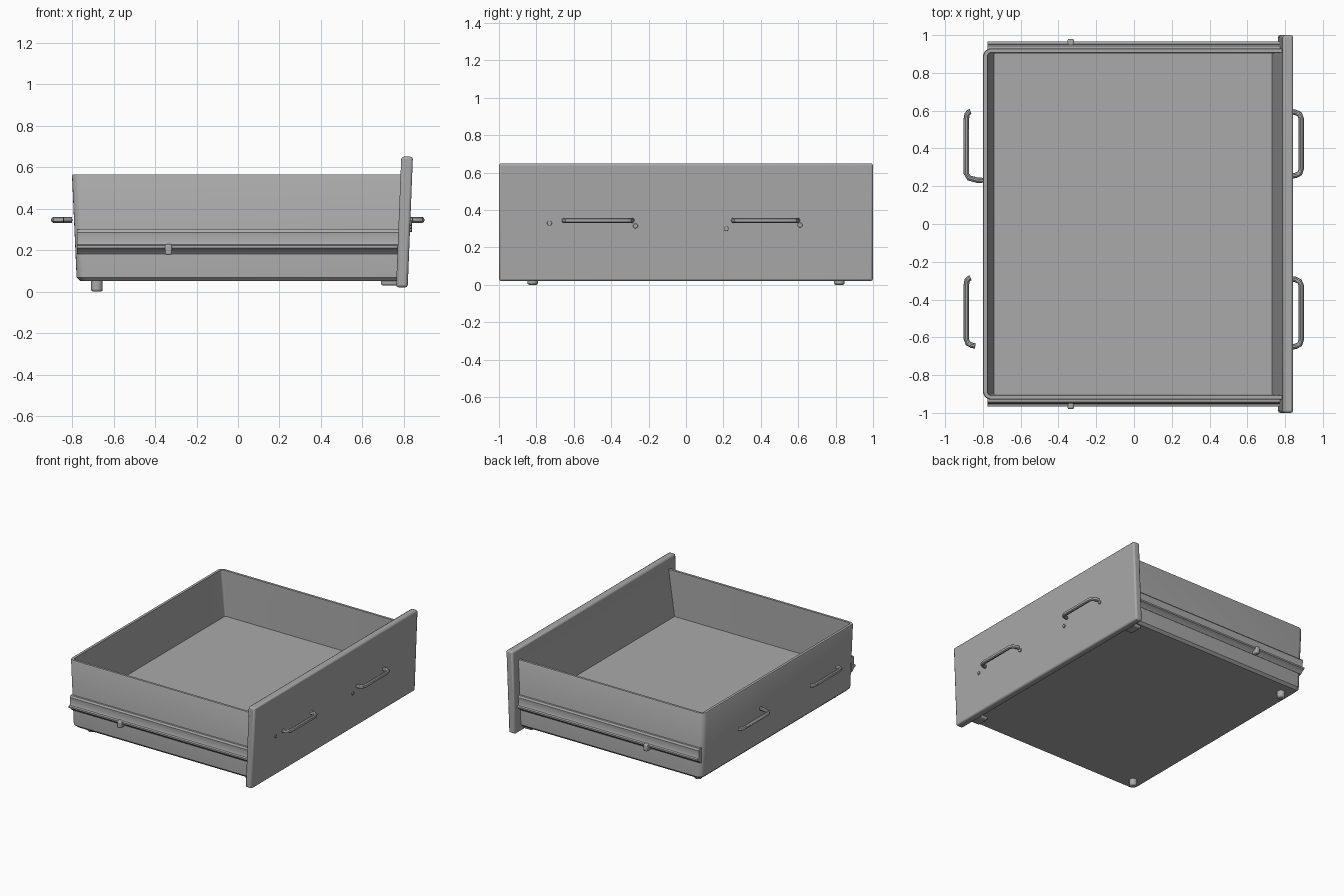
import bpy, bmesh, math
from mathutils import Vector

cube = bpy.data.objects.get("Cube")
if cube:
    bpy.data.objects.remove(cube, do_unlink=True)

grey = bpy.data.materials.new("plain grey")
grey.use_nodes = True
COLOUR = (0.40, 0.40, 0.40, 1)
grey.diffuse_color = COLOUR
grey.node_tree.nodes["Principled BSDF"].inputs["Base Color"].default_value = COLOUR


def finish(bm, name, bevel=0, angle=35):
    bmesh.ops.recalc_face_normals(bm, faces=bm.faces[:])
    mesh = bpy.data.meshes.new(name)
    bm.to_mesh(mesh)
    bm.free()
    mesh.materials.append(grey)
    obj = bpy.data.objects.new(name, mesh)
    bpy.context.collection.objects.link(obj)
    bpy.ops.object.select_all(action="DESELECT")
    obj.select_set(True)
    bpy.context.view_layer.objects.active = obj
    if bevel:
        mod = obj.modifiers.new("Soft edges", "BEVEL")
        mod.width = bevel
        mod.segments = 2
    bpy.ops.object.shade_smooth_by_angle(angle=math.radians(angle))
    return obj


def loft(rings, name, bevel=0):
    """Join equal-length point rings with quads and cap both ends."""
    bm = bmesh.new()
    loops = [[bm.verts.new(p) for p in ring] for ring in rings]
    for a, b in zip(loops, loops[1:]):
        for i in range(len(a)):
            j = (i + 1) % len(a)
            bm.faces.new((a[i], a[j], b[j], b[i]))
    bm.faces.new(loops[0])
    bm.faces.new(loops[-1])
    return finish(bm, name, bevel)


def tray_ring(z, x0, x1, y, r, steps=5):
    """Rectangle with rounded corners at the rear and square ones at the panel."""
    pts = [(x1, -y, z), (x1, y, z)]
    for sign, start in ((1, 90), (-1, 180)):
        for k in range(steps + 1):
            a = math.radians(start + 90 * k / steps)
            pts.append((x0 + r + r * math.cos(a), sign * (y - r) + r * math.sin(a), z))
    return pts


def box(name, lo, hi, bevel=0):
    corners = lambda z: [(lo[0], lo[1], z), (hi[0], lo[1], z), (hi[0], hi[1], z), (lo[0], hi[1], z)]
    return loft([corners(lo[2]), corners(hi[2])], name, bevel)


def tube(name, points, radius, sides=10):
    """Round bar through the points, lying in a horizontal plane."""
    pts = [Vector(p) for p in points]
    rings = []
    for i, p in enumerate(pts):
        t = (pts[min(i + 1, len(pts) - 1)] - pts[max(i - 1, 0)]).normalized()
        side = t.cross(Vector((0, 0, 1)))
        rings.append([p + radius * (math.cos(a) * side + math.sin(a) * Vector((0, 0, 1)))
                      for a in (2 * math.pi * k / sides for k in range(sides))])
    return loft(rings, name)


def disc(name, centre, radius, depth, axis="Z"):
    bm = bmesh.new()
    bmesh.ops.create_cone(bm, cap_ends=True, segments=16, radius1=radius, radius2=radius, depth=depth)
    for v in bm.verts:
        if axis == "X":
            v.co = Vector((v.co.z, v.co.x, v.co.y))
        v.co += Vector(centre)
    return finish(bm, name, depth * 0.15)


# Open tray: outer shell up to the rim, then down inside to the floor
loft([tray_ring(0.05, -0.76, 0.78, 0.91, 0.04),
      tray_ring(0.068, -0.778, 0.78, 0.928, 0.045),
      tray_ring(0.558, -0.8, 0.8, 0.93, 0.045),
      tray_ring(0.565, -0.796, 0.8, 0.926, 0.04),
      tray_ring(0.565, -0.776, 0.785, 0.908, 0.02),
      tray_ring(0.215, -0.742, 0.73, 0.903, 0.01)], "drawer_tray")

# Front panel, leaning slightly outward
def panel_ring(z):
    lean = 0.025 * (z - 0.02) / 0.63
    return [(x + lean, y, z) for x, y in ((0.762, -1), (0.818, -1), (0.818, 1), (0.762, 1))]

loft([panel_ring(0.02), panel_ring(0.65)], "front_panel", 0.012)

# Slide rail, latch and foot on each side
RAIL = [(0.915, 0.30), (0.942, 0.298), (0.95, 0.285), (0.946, 0.24), (0.952, 0.226),
        (0.966, 0.222), (0.966, 0.21), (0.945, 0.2), (0.93, 0.182), (0.915, 0.18)]
for side, s in (("right", -1), ("left", 1)):
    loft([[(x, s * y, z) for y, z in RAIL] for x in (-0.775, 0.78)], side + "_slide_rail")
    ys = sorted((s * 0.93, s * 0.98))
    box(side + "_rail_latch", (-0.352, ys[0], 0.175), (-0.318, ys[1], 0.228), 0.008)
    disc(side + "_foot", (-0.68, s * 0.82, 0.03), 0.028, 0.06)
    ys = sorted((s * 0.80, s * 0.90))
    box(side + "_panel_bracket", (0.69, ys[0], 0.03), (0.79, ys[1], 0.06), 0.008)

# Bar handles on the panel: (low y, high y, low end x, high end x)
def handle(name, low, high, end_low, end_high, bar, z):
    dy = 0.035
    tube(name, [(end_low, low, z), (bar * 0.4 + end_low * 0.6, low + 0.003, z),
                (bar * 0.85 + end_low * 0.15, low + 0.014, z), (bar, low + dy, z),
                (bar, high - dy, z), (bar * 0.85 + end_high * 0.15, high - 0.014, z),
                (bar * 0.4 + end_high * 0.6, high - 0.003, z), (end_high, high, z)], 0.0145)

handle("front_right_handle", -0.65, -0.29, 0.84, 0.83, 0.885, 0.345)
handle("front_left_handle", 0.255, 0.595, 0.84, 0.83, 0.885, 0.345)
handle("rear_right_handle", -0.645, -0.285, -0.84, -0.865, -0.887, 0.345)
handle("rear_left_handle", 0.23, 0.595, -0.8, -0.865, -0.887, 0.345)

# Small fasteners beside the handles
for i, (y, z) in enumerate(((-0.73, 0.33), (-0.27, 0.315), (0.215, 0.3), (0.61, 0.32))):
    disc("panel_fastener_%d" % (i + 1), (0.83, y, z), 0.013, 0.016, "X")
